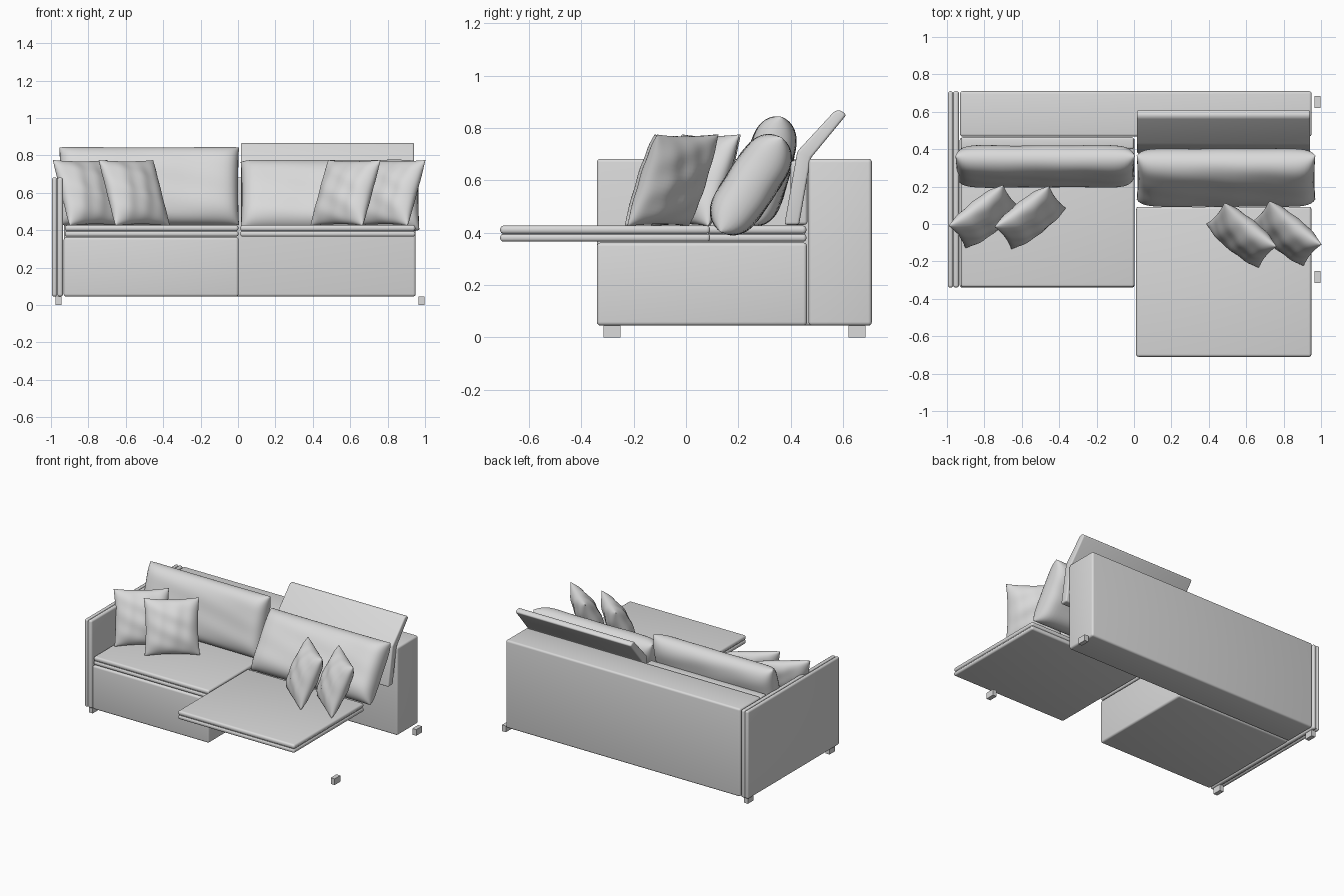
import bpy, bmesh, math
from mathutils import Matrix, Vector

if "Cube" in bpy.data.objects:
    bpy.data.objects.remove(bpy.data.objects["Cube"])

fabric = bpy.data.materials.new("light grey fabric")
fabric.diffuse_color = (0.7, 0.7, 0.7, 1)
fabric.use_nodes = True
fabric.node_tree.nodes["Principled BSDF"].inputs["Base Color"].default_value = fabric.diffuse_color


def finish(name, bm, angle=35):
    bmesh.ops.recalc_face_normals(bm, faces=bm.faces)
    mesh = bpy.data.meshes.new(name)
    bm.to_mesh(mesh)
    bm.free()
    mesh.materials.append(fabric)
    ob = bpy.data.objects.new(name, mesh)
    bpy.context.collection.objects.link(ob)
    bpy.ops.object.select_all(action='DESELECT')
    ob.select_set(True)
    bpy.context.view_layer.objects.active = ob
    bpy.ops.object.shade_smooth_by_angle(angle=math.radians(angle))
    return ob


def round_edges(bm, r):
    if r:
        bmesh.ops.bevel(bm, geom=bm.edges[:], offset=r, segments=4,
                        profile=0.5, affect='EDGES')


def box(name, x, y, z, r=0.0):
    """Rounded block given by its (min, max) ranges."""
    bm = bmesh.new()
    bmesh.ops.create_cube(bm, size=1)
    for v in bm.verts:
        v.co = [rng[0] if c < 0 else rng[1] for c, rng in zip(v.co, (x, y, z))]
    round_edges(bm, r)
    return finish(name, bm)


def extrude_x(name, profile, x0, x1, r):
    """Side profile in (y, z) swept along x."""
    bm = bmesh.new()
    face = bm.faces.new([bm.verts.new((x0, y, z)) for y, z in profile])
    out = bmesh.ops.extrude_face_region(bm, geom=[face])
    for v in out["geom"]:
        if isinstance(v, bmesh.types.BMVert):
            v.co.x = x1
    round_edges(bm, r)
    return finish(name, bm)


def cushion(name, centre, w, h, t, yaw, tilt, pu=2, pv=2, pinch=0.0, crease=0.0, n=32):
    """Stuffed cushion: two bulging grids that share a seam."""
    bm = bmesh.new()
    place = (Matrix.Translation(centre) @ Matrix.Rotation(math.radians(yaw), 4, 'Z')
             @ Matrix.Rotation(math.radians(-tilt), 4, 'X'))
    s = [math.sin(math.pi * (i / n - 0.5)) for i in range(n + 1)]
    grid = {}
    for i, u in enumerate(s):
        for j, v in enumerate(s):
            x = w / 2 * u * (1 - pinch * (1 - v * v))
            z = h / 2 * v * (1 - pinch * (1 - u * u))
            puff = math.sqrt(max(0, (1 - abs(u) ** pu) * (1 - abs(v) ** pv)))
            edge = i in (0, n) or j in (0, n)
            for side in (-1, 1):
                if edge and side == 1:
                    grid[i, j, 1] = grid[i, j, -1]
                    continue
                fold = 1 + crease * math.sin(7 * u + 4 * v + side) * math.sin(5 * v - 3 * u)
                y = 0 if edge else side * t / 2 * puff * fold
                grid[i, j, side] = bm.verts.new(place @ Vector((x, y, z)))
    for side in (-1, 1):
        for i in range(n):
            for j in range(n):
                bm.faces.new([grid[i + a, j + b, side]
                              for a, b in ((0, 0), (1, 0), (1, 1), (0, 1))])
    return finish(name, bm, 75)


# Main body
box("back_block", (-0.93, 0.95), (0.468, 0.71), (0.045, 0.682), 0.014)
box("seat_base", (-0.932, 0.003), (-0.34, 0.462), (0.045, 0.362), 0.014)

# Side arm made of two padded layers with a seam between
box("arm_outer", (-0.995, -0.967), (-0.34, 0.71), (0.045, 0.682), 0.013)
box("arm_inner", (-0.967, -0.936), (-0.34, 0.71), (0.045, 0.682), 0.013)
box("arm_core", (-0.978, -0.956), (-0.333, 0.703), (0.052, 0.675))

# Seats: the right one is slid forward
for side, x, y in (("left", (-0.925, 0.002), (-0.338, 0.46)),
                   ("right", (0.012, 0.948), (-0.71, 0.092))):
    box(side + "_seat_lower", x, y, (0.366, 0.395), 0.012)
    box(side + "_seat_upper", x, y, (0.395, 0.427), 0.014)
    box(side + "_seat_core", (x[0] + .007, x[1] - .007),
        (y[0] + .007, y[1] - .007), (0.38, 0.41))

# Headrests: right raised and bent back, left folded down
extrude_x("raised_headrest", [(0.376, 0.43), (0.425, 0.71), (0.568, 0.865),
                              (0.590, 0.868), (0.613, 0.85), (0.477, 0.685),
                              (0.432, 0.43)], 0.015, 0.942, 0.010)
box("folded_headrest", (-0.925, 0.0), (0.40, 0.464), (0.43, 0.675), 0.012)

# Large back cushions
cushion("left_back_cushion", (-0.475, 0.308, 0.635), 0.96, 0.43, 0.175, 0, 15,
        14, 4, 0.01, 0.03)
cushion("right_back_cushion", (0.492, 0.248, 0.583), 0.955, 0.43, 0.195, 0, 33,
        14, 4, 0.01, 0.03)

# Throw pillows
for name, x, y, yaw in (("left_pillow_outer", -0.80, 0.04, 37),
                        ("left_pillow_inner", -0.555, 0.035, 37),
                        ("right_pillow_inner", 0.575, -0.06, -40),
                        ("right_pillow_outer", 0.815, -0.05, -40)):
    cushion(name, (x, y, 0.6), 0.365, 0.38, 0.15, yaw, 23, 2.4, 2.4, 0.06, 0.08)

# Feet
for side, x in (("left", (-0.976, -0.945)), ("right", (0.965, 0.996))):
    for end, y in (("front", (-0.315, -0.25)), ("back", (0.62, 0.685))):
        box(f"{side}_{end}_foot", x, y, (0, 0.045))
